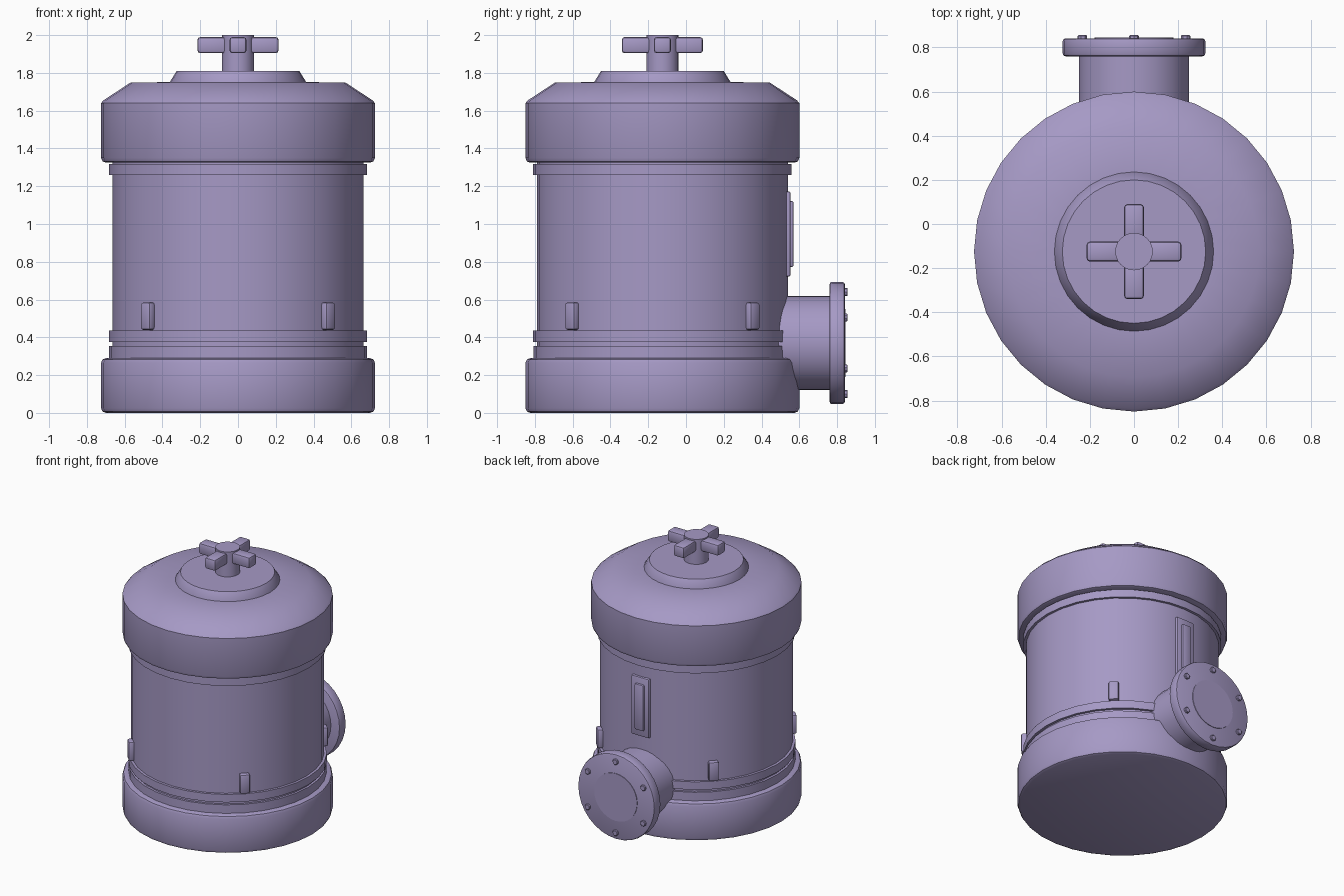
import bpy, bmesh, math
from mathutils import Matrix, Vector

if "Cube" in bpy.data.objects:
    bpy.data.objects.remove(bpy.data.objects["Cube"])

CY = -0.125      # tank axis
PIPE_Z = 0.37    # outlet axis height

mat = bpy.data.materials.new("lilac paint")
mat.diffuse_color = (0.38, 0.32, 0.56, 1)
mat.use_nodes = True
mat.node_tree.nodes["Principled BSDF"].inputs["Base Color"].default_value = mat.diffuse_color


def finish(name, bm, angle=40):
    bmesh.ops.recalc_face_normals(bm, faces=bm.faces)
    me = bpy.data.meshes.new(name)
    bm.to_mesh(me)
    bm.free()
    me.materials.append(mat)
    ob = bpy.data.objects.new(name, me)
    bpy.context.collection.objects.link(ob)
    bpy.ops.object.select_all(action='DESELECT')
    ob.select_set(True)
    bpy.context.view_layer.objects.active = ob
    bpy.ops.object.shade_smooth_by_angle(angle=math.radians(angle))
    return ob


def lathe(name, profile, matrix, sides=32, angle=40):
    """Closed turned solid from (radius, height) points."""
    bm = bmesh.new()
    rings = []
    for r, h in profile:
        rings.append([bm.verts.new(matrix @ Vector((
            r * math.cos(2 * math.pi * i / sides),
            r * math.sin(2 * math.pi * i / sides), h))) for i in range(sides)])
    for a, b in zip(rings, rings[1:]):
        for i in range(sides):
            j = (i + 1) % sides
            bm.faces.new((a[i], a[j], b[j], b[i]))
    bm.faces.new(rings[0])
    bm.faces.new(rings[-1])
    return finish(name, bm, angle)


def block(name, size, matrix, bevel=0.012):
    bm = bmesh.new()
    bmesh.ops.create_cube(bm, size=1, matrix=matrix @ Matrix.Diagonal((*size, 1)))
    bmesh.ops.bevel(bm, geom=bm.edges[:], offset=bevel, segments=2,
                    profile=0.5, affect='EDGES')
    return finish(name, bm)


def drum(r, z0, z1, b):
    """Cylinder profile with rounded rims."""
    return [(r - b, z0), (r - 0.3 * b, z0 + 0.3 * b), (r, z0 + b),
            (r, z1 - b), (r - 0.3 * b, z1 - 0.3 * b), (r - b, z1)]


axis = Matrix.Translation((0, CY, 0))

# Tank body, base and bands
lathe("tank_body", [(0.665, 0.2), (0.665, 1.4)], axis)
lathe("base_ring", drum(0.725, 0.0, 0.29, 0.025), axis)
for name, r, z0, z1 in (("lower_band", 0.682, 0.27, 0.355),
                        ("middle_band", 0.684, 0.375, 0.435),
                        ("upper_band", 0.684, 1.26, 1.318)):
    lathe(name, [(r, z0), (r, z1)], axis)

# Lid with sloped top
lathe("lid", [(0.70, 1.325), (0.717, 1.331), (0.725, 1.35), (0.725, 1.64),
              (0.712, 1.655), (0.57, 1.748), (0.34, 1.752)], axis)
lathe("lid_boss", [(0.362, 1.74), (0.362, 1.75), (0.325, 1.81)], axis)

# Hand wheel
lathe("wheel_stem", [(0.085, 1.80), (0.085, 2.0)], axis, 24)
for k in range(4):
    m = axis @ Matrix.Rotation(k * math.pi / 2, 4, 'Z') @ Matrix.Translation((0.1325, 0, 1.947))
    block("wheel_arm", (0.165, 0.09, 0.085), m, 0.015)

# Lugs around the lower body
for k in range(4):
    m = (axis @ Matrix.Rotation(math.pi / 4 + k * math.pi / 2, 4, 'Z')
         @ Matrix.Translation((0.674, 0, 0.512)))
    block("side_lug", (0.048, 0.07, 0.145), m)

# Rear gauge plate
block("gauge_plate", (0.15, 0.05, 0.45), Matrix.Translation((0, 0.529, 0.947)), 0.01)
block("gauge_window", (0.075, 0.05, 0.35), Matrix.Translation((0, 0.545, 0.947)), 0.01)

# Outlet pipe, turned so that its length runs along +y
outlet = Matrix.Translation((0, 0, PIPE_Z)) @ Matrix.Rotation(-math.pi / 2, 4, 'X')
lathe("outlet_pipe", [(0.25, 0.35), (0.25, 0.78)], outlet)
lathe("outlet_flange", drum(0.323, 0.76, 0.841, 0.012), outlet)
lathe("flange_face", [(0.18, 0.83), (0.18, 0.845)], outlet)
for k in range(6):
    m = (outlet @ Matrix.Rotation(math.pi / 2 + k * math.pi / 3, 4, 'Z')
         @ Matrix.Translation((0.27, 0, 0)))
    lathe("flange_bolt", [(0.022, 0.83), (0.022, 0.852), (0.018, 0.856)], m, 8, 30)
